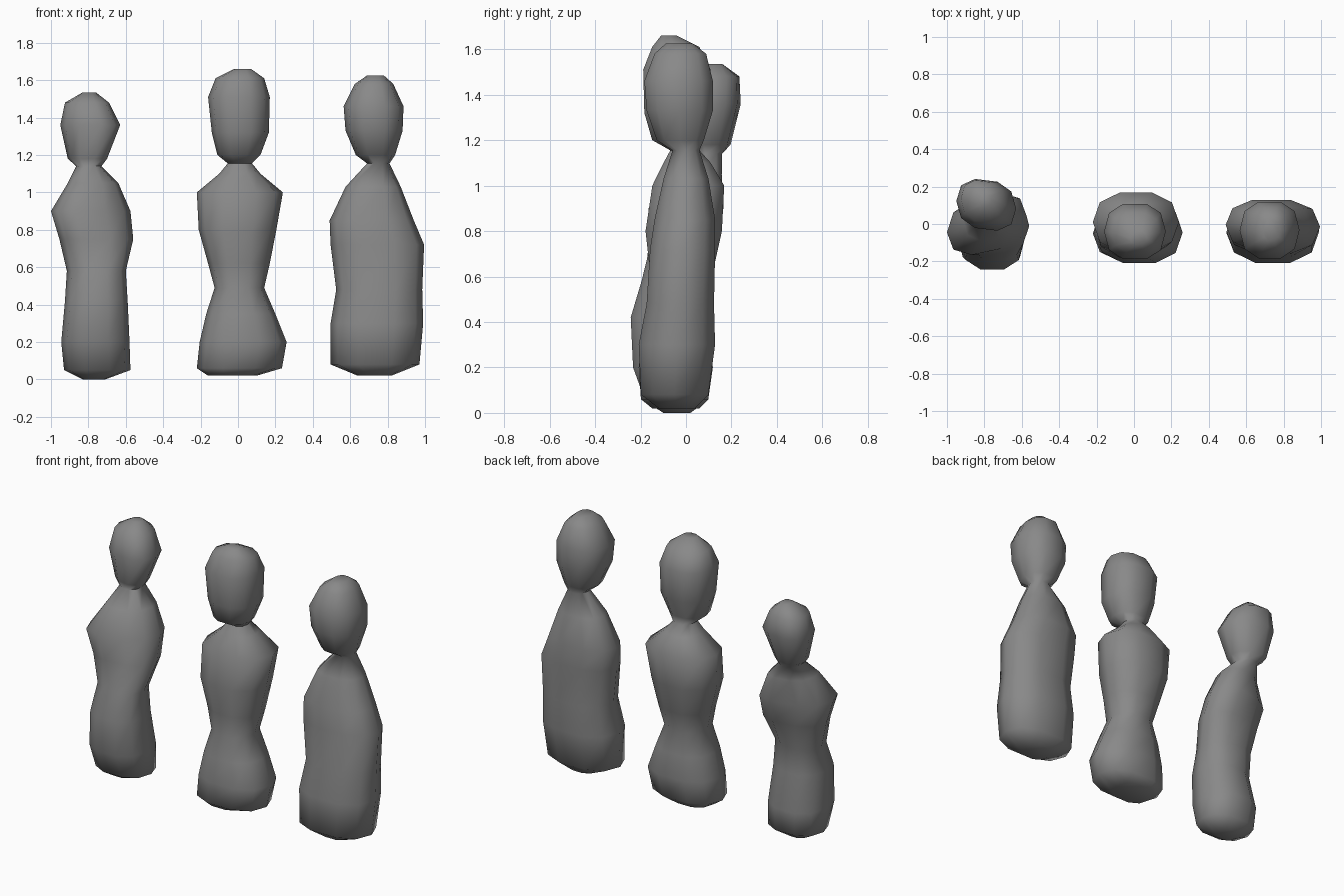
import bpy, bmesh, math

SIDES = 10
AX = 2 / 2.4          # squarish oval exponent

grey = bpy.data.materials.new("dark_grey")
grey.diffuse_color = (0.25, 0.25, 0.25, 1)


def power(v):
    return math.copysign(abs(v) ** AX, v)


def figure(name, sections):
    """Loft rings given as (z, left x, right x, front y, back y, optional skew)."""
    bm = bmesh.new()
    rings = []
    for z, x0, x1, y0, y1, *skew in sections:
        cx, cy, rx, ry = (x0 + x1) / 2, (y0 + y1) / 2, (x1 - x0) / 2, (y1 - y0) / 2
        k = skew[0] if skew else 0
        ring = []
        for i in range(SIDES):
            a = math.tau * i / SIDES
            c, s = power(math.cos(a)), power(math.sin(a))
            ring.append(bm.verts.new((cx + rx * c, cy + ry * (1.03 * s + k * c), z)))
        rings.append(ring)
    for low, high in zip(rings, rings[1:]):
        for i in range(SIDES):
            j = (i + 1) % SIDES
            bm.faces.new((low[i], low[j], high[j], high[i]))
    bm.faces.new(rings[0][::-1])
    bm.faces.new(rings[-1])
    me = bpy.data.meshes.new(name)
    bm.to_mesh(me)
    bm.free()
    me.materials.append(grey)
    ob = bpy.data.objects.new(name, me)
    bpy.context.collection.objects.link(ob)
    bpy.ops.object.select_all(action='DESELECT')
    ob.select_set(True)
    bpy.context.view_layer.objects.active = ob
    bpy.ops.object.shade_smooth_by_angle(angle=math.radians(75))


# Left figure: hips forward, shoulders turned, head leaning back
figure("left_figure", [
    (0.00, -0.83, -0.71, -0.10, 0.02),
    (0.05, -0.93, -0.575, -0.18, 0.09),
    (0.20, -0.945, -0.58, -0.235, 0.11),
    (0.42, -0.925, -0.59, -0.245, 0.06),
    (0.58, -0.915, -0.60, -0.19, 0.06, -0.15),
    (0.75, -0.955, -0.56, -0.16, 0.11, 0.1),
    (0.90, -1.00, -0.575, -0.15, 0.15, 0.3),
    (1.05, -0.91, -0.64, -0.08, 0.15, 0.2),
    (1.14, -0.865, -0.73, 0.01, 0.16),
    (1.18, -0.91, -0.70, 0.00, 0.19, -0.2),
    (1.36, -0.95, -0.63, -0.03, 0.235, -0.15),
    (1.48, -0.925, -0.69, 0.01, 0.23, -0.15),
    (1.535, -0.83, -0.76, 0.09, 0.16)])

# Middle figure: pinched waist, wide shoulders
figure("middle_figure", [
    (0.02, -0.16, 0.10, -0.15, 0.06),
    (0.06, -0.22, 0.235, -0.20, 0.10),
    (0.20, -0.205, 0.26, -0.21, 0.12),
    (0.35, -0.17, 0.20, -0.19, 0.11),
    (0.49, -0.125, 0.14, -0.16, 0.09),
    (0.62, -0.16, 0.17, -0.16, 0.12),
    (0.80, -0.21, 0.205, -0.18, 0.16),
    (1.00, -0.22, 0.24, -0.15, 0.17),
    (1.10, -0.10, 0.12, -0.10, 0.11),
    (1.155, -0.055, 0.075, -0.07, 0.06),
    (1.20, -0.11, 0.12, -0.15, 0.06),
    (1.32, -0.14, 0.165, -0.185, 0.10),
    (1.51, -0.16, 0.17, -0.19, 0.11),
    (1.61, -0.12, 0.14, -0.15, 0.06),
    (1.66, -0.02, 0.07, -0.11, -0.04)])

# Right figure: broad cloaked body, sloping shoulders
figure("right_figure", [
    (0.02, 0.64, 0.82, -0.12, 0.04),
    (0.08, 0.495, 0.97, -0.20, 0.10),
    (0.30, 0.495, 0.99, -0.21, 0.13),
    (0.48, 0.525, 0.985, -0.175, 0.125),
    (0.72, 0.495, 0.995, -0.16, 0.13),
    (0.85, 0.49, 0.94, -0.14, 0.13),
    (1.03, 0.575, 0.87, -0.10, 0.10),
    (1.155, 0.69, 0.81, -0.06, 0.06),
    (1.20, 0.63, 0.84, -0.13, 0.08),
    (1.33, 0.575, 0.88, -0.175, 0.12),
    (1.46, 0.565, 0.885, -0.185, 0.12),
    (1.58, 0.625, 0.83, -0.14, 0.09),
    (1.625, 0.69, 0.78, -0.09, 0.03)])
